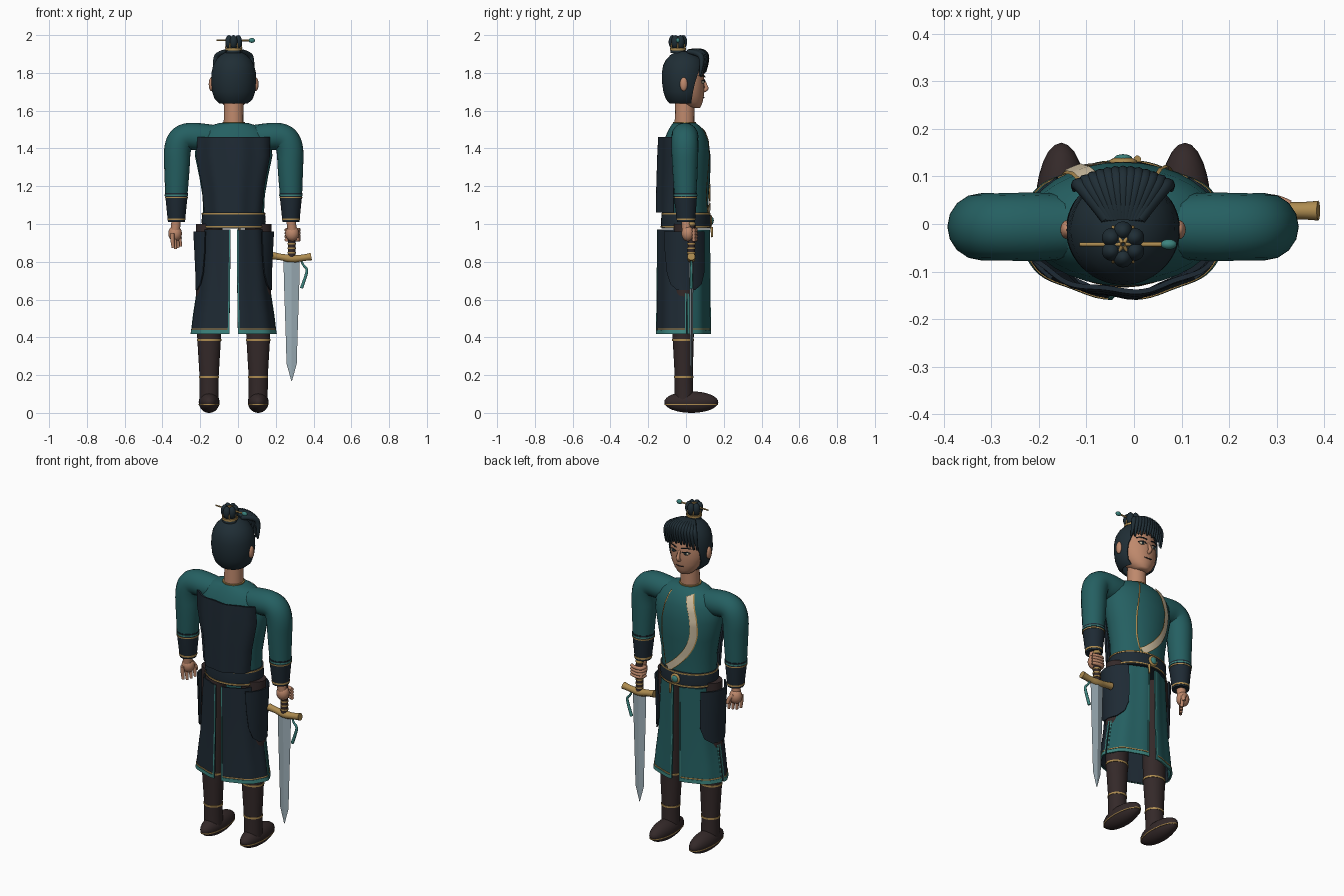
import bpy, bmesh
from math import sin, cos, pi, sqrt
from mathutils import Matrix, Vector
from mathutils.geometry import interpolate_bezier

if "Cube" in bpy.data.objects:
    bpy.data.objects.remove(bpy.data.objects["Cube"])
CX = -0.023  # body axis

COLOURS = dict(teal=(.018, .115, .12), navy=(.013, .023, .034), hair=(.014, .027, .036),
               skin=(.52, .25, .15), brown=(.034, .022, .022), gold=(.42, .26, .08),
               steel=(.34, .43, .48), cream=(.62, .52, .36), jade=(.045, .23, .21))
MATS = {}
for name, rgb in COLOURS.items():
    m = bpy.data.materials.new(name)
    m.use_nodes = True
    m.diffuse_color = (*rgb, 1)
    m.node_tree.nodes["Principled BSDF"].inputs["Base Color"].default_value = (*rgb, 1)
    MATS[name] = m


def add_mesh(name, me, mat, angle=0.8):
    me.materials.clear()
    me.materials.append(MATS[mat])
    me.shade_smooth()
    me.set_sharp_from_angle(angle=angle)
    ob = bpy.data.objects.new(name, me)
    bpy.context.collection.objects.link(ob)
    return ob


def finish(name, bm, mat, angle=0.8):
    bmesh.ops.recalc_face_normals(bm, faces=bm.faces)
    me = bpy.data.meshes.new(name)
    bm.to_mesh(me)
    bm.free()
    return add_mesh(name, me, mat, angle)


def skin_rows(bm, rows, closed):
    for a, b in zip(rows, rows[1:]):
        n = len(a)
        for i in range(n if closed else n - 1):
            j = (i + 1) % n
            bm.faces.new((a[i], a[j], b[j], b[i]))


def loft(name, rings, mat, cx=CX, n=32, angle=0.8):
    """Closed stack of ellipses: (z, rx, ry, cy)."""
    bm = bmesh.new()
    rows = [[bm.verts.new((cx + rx * sin(2 * pi * i / n), cy + ry * cos(2 * pi * i / n), z))
             for i in range(n)] for z, rx, ry, cy in rings]
    skin_rows(bm, rows, True)
    bm.faces.new(rows[0])
    bm.faces.new(rows[-1])
    return finish(name, bm, mat, angle)


def shell(name, rings, mat, thick=0.008, side=1, n=20, grow=0.0, wave=0.0):
    """Open cloth: (z, rx, ry, cy, start, end), angles from the front (+y)."""
    bm = bmesh.new()
    rows = []
    for z, rx, ry, cy, a0, a1 in rings:
        row = []
        for i in range(n + 1):
            a = a0 + (a1 - a0) * i / n
            g = grow + wave * sin(a * 9)
            row.append(bm.verts.new((CX + side * (rx + g) * sin(a), cy + (ry + g) * cos(a), z)))
        rows.append(row)
    skin_rows(bm, rows, False)
    bmesh.ops.recalc_face_normals(bm, faces=bm.faces)
    bmesh.ops.solidify(bm, geom=bm.faces[:], thickness=thick)
    return finish(name, bm, mat)


def tube(name, pts, radii, mat, res=3):
    cu = bpy.data.curves.new(name, 'CURVE')
    cu.dimensions = '3D'
    cu.bevel_depth, cu.bevel_resolution, cu.use_fill_caps = 1, res, True
    sp = cu.splines.new('NURBS')
    sp.points.add(len(pts) - 1)
    for p, co, r in zip(sp.points, pts, radii):
        p.co, p.radius = (*co, 1), r
    sp.order_u, sp.use_endpoint_u, sp.resolution_u = min(3, len(pts)), True, 8
    tmp = bpy.data.objects.new(name + "_path", cu)
    me = bpy.data.meshes.new_from_object(tmp)
    bpy.data.objects.remove(tmp)
    return add_mesh(name, me, mat)


def ball(name, loc, size, mat, n=20):
    bm = bmesh.new()
    bmesh.ops.create_uvsphere(bm, u_segments=n, v_segments=n * 2 // 3, radius=1,
                              matrix=Matrix.Translation(loc) @ Matrix.Diagonal((*size, 1)))
    return finish(name, bm, mat, 3)


def band(name, z, h, rx, ry, cy, mat, cx=CX):
    return loft(name, [(z - h, rx, ry, cy), (z + h, rx, ry, cy)], mat, cx)


# Torso
TORSO = [(1.04, .16, .118, 0), (1.15, .165, .12, 0), (1.25, .182, .128, 0), (1.36, .205, .13, 0),
         (1.44, .2, .118, 0), (1.49, .17, .097, 0), (1.52, .125, .076, -.004), (1.535, .075, .06, -.008)]
loft("robe_torso", TORSO, "teal")


def chest(x, z, lift):
    """Point on the front of the torso."""
    for a, b in zip(TORSO, TORSO[1:]):
        if a[0] <= z <= b[0]:
            t = (z - a[0]) / (b[0] - a[0])
            _, rx, ry, cy = (p + (q - p) * t for p, q in zip(a, b))
            return Vector((CX + x, cy + (ry + lift) * sqrt(max(0, 1 - (x / rx) ** 2)) + lift * .4, z))


def ribbon(name, path, width, lift, mat):
    pts = interpolate_bezier(*[Vector(p) for p in path], 30)
    bm = bmesh.new()
    rows = []
    for i, p in enumerate(pts):
        d = (pts[min(i + 1, 29)] - pts[max(i - 1, 0)]).normalized()
        side = Vector((-d.y, d.x)) * width
        rows.append([bm.verts.new(chest(*(p + side * k), lift)) for k in (-1, -.5, 0, .5, 1)])
    skin_rows(bm, rows, False)
    return finish(name, bm, mat)


SASH = [(-.06, 1.508), (-.14, 1.34), (-.13, 1.2), (.06, 1.065)]
ribbon("sash_edging", SASH, .021, .005, "gold")
ribbon("sash", SASH, .017, .008, "cream")
ribbon("lapel_piping", [(.06, 1.51), (.1, 1.38), (.12, 1.22), (.07, 1.06)], .004, .006, "gold")
band("collar_band", 1.535, .006, .06, .06, -.008, "gold")

# Back panel
shell("back_panel", [(z, rx, ry, -.005, a, 2 * pi - a) for z, rx, ry, a in
      ((1.06, .168, .152, 2.0), (1.2, .182, .15, 2.0), (1.36, .215, .145, 2.0), (1.46, .225, .14, 2.12))],
      "navy", .01, wave=.004, n=40)

# Belt and buckle
loft("belt", [(.975, .166, .13, 0), (1.015, .17, .133, 0), (1.06, .166, .128, 0)], "navy")
band("belt_lower_edge", .985, .004, .17, .134, 0, "gold")
band("belt_upper_edge", 1.055, .004, .169, .131, 0, "gold")
ball("buckle_rim", (CX, .131, 1.018), (.03, .01, .03), "gold")
ball("buckle_stone", (CX, .137, 1.018), (.02, .01, .02), "jade")
tube("belt_pendant", [(CX + .03, .136, .985), (CX + .03, .138, .93)], [.008, .005], "gold")

# Skirt panels, trims and hip tabs
PROFILE = [(.97, .168, .136), (.8, .18, .137), (.65, .19, .138), (.52, .21, .14), (.42, .222, .142)]
HEM = [(.438, .219, .1416), (.418, .2225, .142)]
LINE = [(.447, .218, .1412), (.441, .219, .1414)]


def skirt(name, prof, a0, a1, mat, side, grow=0.0):
    shell(name, [(z, rx, ry, -.013, a0, a1) for z, rx, ry in prof], mat, .007, side, grow=grow, wave=.003)


for side, tag in ((1, "left"), (-1, "right")):
    for part, a0, a1, mat in (("front", .11, 1.42, "teal"), ("back", 1.47, pi - .1, "navy")):
        base = f"{tag}_{part}_skirt"
        skirt(base, PROFILE, a0, a1, mat, side)
        skirt(base + "_hem", HEM, a0, a1, "jade", side, .003)
        skirt(base + "_hem_line", LINE, a0, a1, "gold", side, .003)
        skirt(base + "_side_edge", PROFILE, *((a1 - .05, a1) if part == "front" else (a0, a0 + .05)),
              "jade", side, .003)
        skirt(base + "_slit_edge", PROFILE, *((a0, a0 + .04) if part == "front" else (a1 - .04, a1)),
              "jade", side, .003)
    shell(tag + "_hip_tab", [(z, rx, ry, -.013, a0, a1) for z, rx, ry, a0, a1 in
          ((.96, .214, .148, .72, 2.35), (.85, .208, .149, .72, 2.3), (.74, .203, .15, .75, 2.2),
           (.68, .202, .15, .88, 2.05), (.65, .202, .15, 1.15, 1.8))], "navy", .008, side)

    # Legs and shoes
    lx = CX + side * .13
    loft(tag + "_leg", [(.05, .05, .05, -.01), (.2, .051, .048, -.012), (.4, .063, .056, -.015),
                        (.7, .07, .06, -.01), (1.0, .07, .06, -.005)], "brown", lx)
    band(tag + "_ankle_band", .19, .005, .053, .051, -.012, "gold", lx)
    band(tag + "_knee_band", .385, .005, .065, .058, -.015, "gold", lx)
    ball(tag + "_shoe", (lx, .028, .057), (.055, .143, .057), "brown", 24)
    band(tag + "_sole_line", .045, .003, .055, .142, .028, "gold", lx)

    # Sleeves and cuffs
    ax = CX + side * .303
    tube(tag + "_sleeve", [(CX + side * x, y, z) for x, y, z in
         ((.05, -.005, 1.455), (.16, -.006, 1.46), (.265, -.006, 1.468), (.3, -.006, 1.41),
          (.3, -.005, 1.28), (.304, -.003, 1.14))], [.06, .074, .07, .072, .067, .058], "teal", 6)
    loft(tag + "_cuff", [(1.01, .045, .047, 0), (1.1, .054, .057, -.002), (1.165, .061, .062, -.003)], "navy", ax)
    band(tag + "_cuff_top", 1.153, .004, .062, .063, -.003, "jade", ax)
    band(tag + "_cuff_line", 1.14, .003, .061, .062, -.003, "gold", ax)
    band(tag + "_cuff_bottom", 1.025, .005, .048, .05, 0, "gold", ax)

    # Hands: a fist round the grip on one side, relaxed fingers on the other
    hx = CX + side * .31
    tube(tag + "_wrist", [(ax, 0, 1.03), (hx, .005, .96)], [.026, .026], "skin")
    ball(tag + "_palm", (hx, .01, .95), (.036, .034, .042), "skin")
    for i in range(4):
        z, y = .968 - i * .017, -.022 + i * .019
        if side > 0:
            tube(f"{tag}_finger_{i}", [(hx - .03, .015, z), (hx - .035, .05, z), (hx + .012, .055, z),
                                       (hx + .04, .04, z)], [.01] * 4, "skin")
        else:
            tube(f"{tag}_finger_{i}", [(hx - .015 + i * .011, y, .95), (hx - .016 + i * .014, y, .91),
                 (hx - .01 + i * .013, y, .868 + abs(i - 1) * .006)], [.012, .011, .008], "skin")
    tube(tag + "_thumb", [(hx, .03, .965), (hx - side * .03, .045, .94), (hx - side * .025, .05, .915)],
         [.013, .012, .009], "skin")

    # Ears, eyes and brows
    ball(tag + "_ear", (CX + side * .118, -.012, 1.74), (.014, .02, .036), "skin")
    ball(tag + "_eye", (CX + side * .04, .088, 1.752), (.02, .008, .009), "cream")
    ball(tag + "_iris", (CX + side * .04, .093, 1.752), (.009, .005, .009), "hair")
    tube(tag + "_eyelid", [(CX + side * x, y, z) for x, y, z in
         ((.018, .098, 1.754), (.04, .1, 1.768), (.064, .083, 1.756))], [.002, .0035, .002], "hair", 2)
    tube(tag + "_brow", [(CX + side * x, y, z) for x, y, z in
         ((.016, .1, 1.778), (.045, .098, 1.79), (.072, .077, 1.78))], [.003, .004, .002], "hair", 2)

# Head
tube("neck", [(CX, -.008, 1.5), (CX, -.005, 1.68)], [.053, .051], "skin", 6)
loft("face", [(1.614, .02, .02, .052), (1.622, .045, .042, .037), (1.645, .068, .064, .024),
              (1.68, .092, .083, .012), (1.73, .105, .095, .002), (1.8, .107, .1, -.005),
              (1.86, .085, .085, -.008), (1.89, .04, .04, -.008)], "skin", angle=3)
tube("nose", [(CX, .093, 1.765), (CX, .104, 1.735), (CX, .112, 1.712), (CX, .09, 1.705)],
     [.006, .009, .012, .01], "skin")
tube("mouth", [(CX - .024, .09, 1.672), (CX, .099, 1.667), (CX + .024, .09, 1.672)], [.002, .004, .002], "brown", 2)

# Hair cap, fringe and topknot
shell("hair_cap", [(z, rx, ry, -.012, a, 2 * pi - a) for z, rx, ry, a in
      ((1.638, .075, .075, 1.0), (1.66, .1, .094, 1.1), (1.7, .114, .108, 1.1), (1.75, .12, .115, 1.02),
       (1.8, .118, .116, .85), (1.84, .109, .109, .5), (1.87, .092, .094, .15), (1.895, .068, .07, .03),
       (1.912, .038, .04, 0), (1.918, .004, .004, 0))], "hair", .008, n=48)
for i in range(13):
    t = (i - 6) / 6
    x, dip = CX + .1 * t, .03 * t * t
    tube(f"fringe_strand_{i}", [(CX + .035 * t, .01, 1.912), (CX + .07 * t, .07 - dip * .3, 1.922 - dip * .5),
         (x, .122 - dip, 1.89 - dip * .5), (x * 1.02, .102 - dip, 1.812 - dip - .008 * (i % 2))],
         [.012, .016, .015, .005], "hair", 2)
KY = -.043
loft("topknot_core", [(1.905, .04, .04, KY), (1.95, .032, .032, KY), (1.99, .02, .02, KY)], "hair")
band("topknot_band", 1.925, .006, .043, .043, KY, "gold")
for i in range(6):
    a = i * pi / 3
    ball(f"topknot_lobe_{i}", (CX + .028 * sin(a), KY + .028 * cos(a), 1.964), (.021, .021, .036), "hair", 14)
    b = a + pi / 6
    tube(f"topknot_rib_{i}", [(CX + r * sin(b), KY + r * cos(b), z) for r, z in
         ((.042, 1.93), (.037, 1.98), (.004, 1.992))], [.004] * 3, "gold", 2)
tube("hair_pin", [(CX - .092, KY, 1.972), (CX + .085, KY, 1.972)], [.004, .005], "gold")
ball("hair_pin_bead", (CX + .096, KY, 1.972), (.017, .011, .013), "jade")

# Sword
SX, SY = .284, .028
loft("blade", [(.17, .002, .001, SY), (.26, .027, .006, SY), (.4, .031, .008, SY), (.7, .041, .011, SY),
               (.81, .043, .012, SY)], "steel", SX, 4, .1)
tube("guard", [(SX + x, SY, z) for x, z in ((-.1, .832), (-.06, .826), (0, .815), (.06, .82), (.104, .828))],
     [.021, .016, .024, .016, .021], "gold")
tube("grip", [(SX, SY, .82), (SX, SY, 1.0)], [.02, .019], "brown")
for i, z in enumerate((.848, .872, .896)):
    band(f"grip_ring_{i}", z, .004, .022, .022, SY, "gold", SX)
ball("pommel", (SX, SY, 1.0), (.022, .022, .016), "gold")
tube("tassel", [(SX + x, SY, z) for x, z in ((.045, .82), (.06, .78), (.082, .765), (.078, .73), (.052, .66))],
     [.005, .006, .007, .008, .009], "jade")
